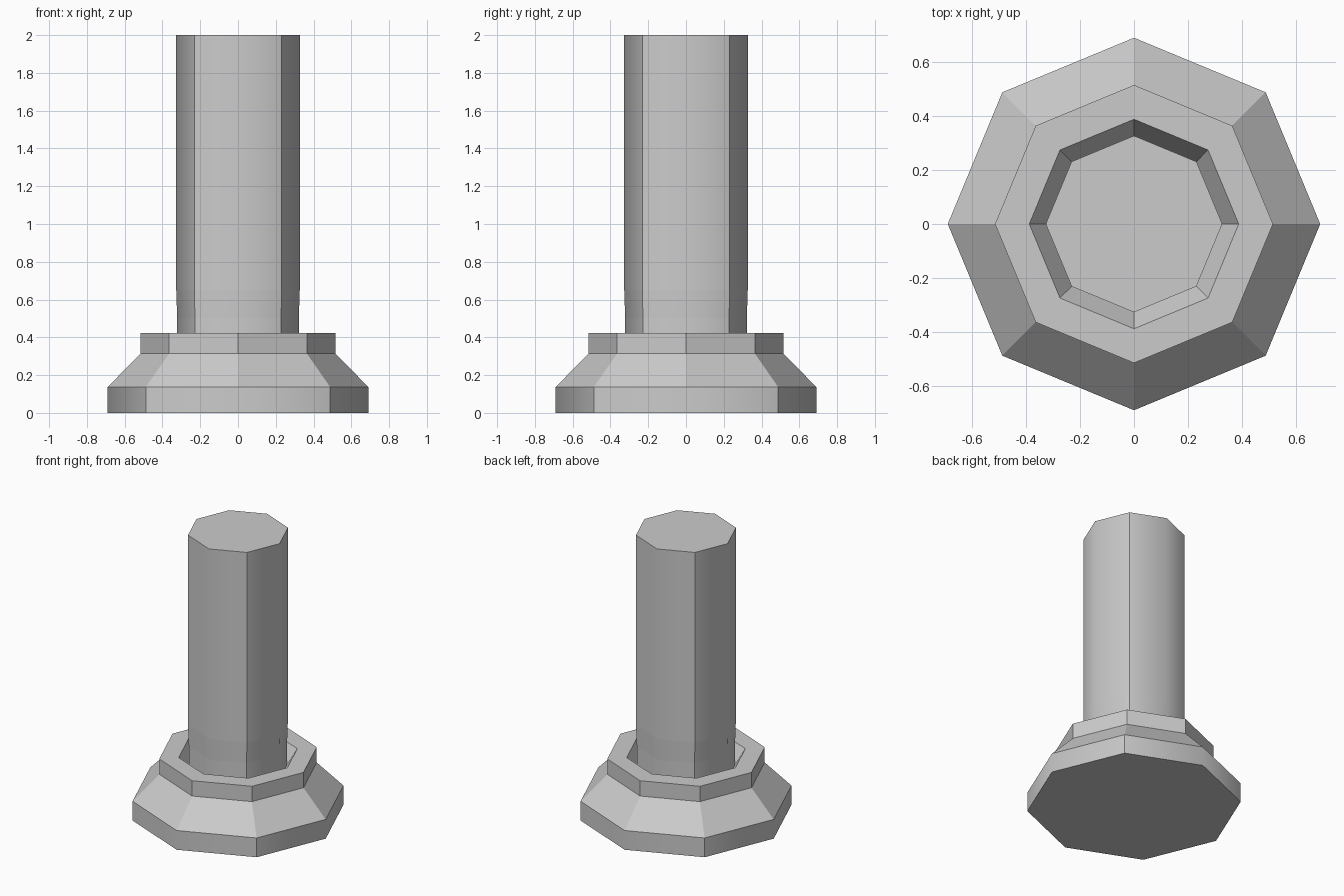
import bpy, bmesh
from math import cos, sin, pi

if "Cube" in bpy.data.objects:
    bpy.data.objects.remove(bpy.data.objects["Cube"])

SIDES = 8


def lathe(name, profile, soft_bands):
    """Spin a (radius, height) profile into an eight-sided solid.
    In soft bands only the diagonal corners stay sharp."""
    bm = bmesh.new()
    rings = []
    for r, z in profile:
        if r == 0:
            rings.append([bm.verts.new((0, 0, z))] * SIDES)
        else:
            rings.append([bm.verts.new((r * cos(2 * pi * i / SIDES),
                                        r * sin(2 * pi * i / SIDES), z))
                          for i in range(SIDES)])
    soft_edges = set()
    for b in range(len(rings) - 1):
        low, high = rings[b], rings[b + 1]
        for i in range(SIDES):
            j = (i + 1) % SIDES
            corners = list(dict.fromkeys((low[i], low[j], high[j], high[i])))
            face = bm.faces.new(corners)
            face.smooth = b in soft_bands
        if b in soft_bands:
            for i in range(0, SIDES, 2):
                soft_edges.add(bm.edges.get((low[i], high[i])))
    for edge in bm.edges:
        edge.smooth = edge in soft_edges
    # merge the wedges that close the ends into single flat caps
    hubs = [v for v in bm.verts if v.co.x == 0 and v.co.y == 0]
    bmesh.ops.dissolve_verts(bm, verts=hubs)
    bmesh.ops.recalc_face_normals(bm, faces=bm.faces)
    mesh = bpy.data.meshes.new(name)
    bm.to_mesh(mesh)
    bm.free()
    obj = bpy.data.objects.new(name, mesh)
    bpy.context.collection.objects.link(obj)
    return obj


# One continuous post: stepped foot, sloped recess in the collar, shaft
lathe("pillar", [
    (0, 0), (0.69, 0), (0.69, 0.137), (0.515, 0.315), (0.515, 0.424),
    (0.388, 0.424), (0.322, 0.315),
    (0.322, 0.5), (0.327, 0.65), (0.327, 2.0), (0, 2.0),
], soft_bands={1, 6, 7, 8})
